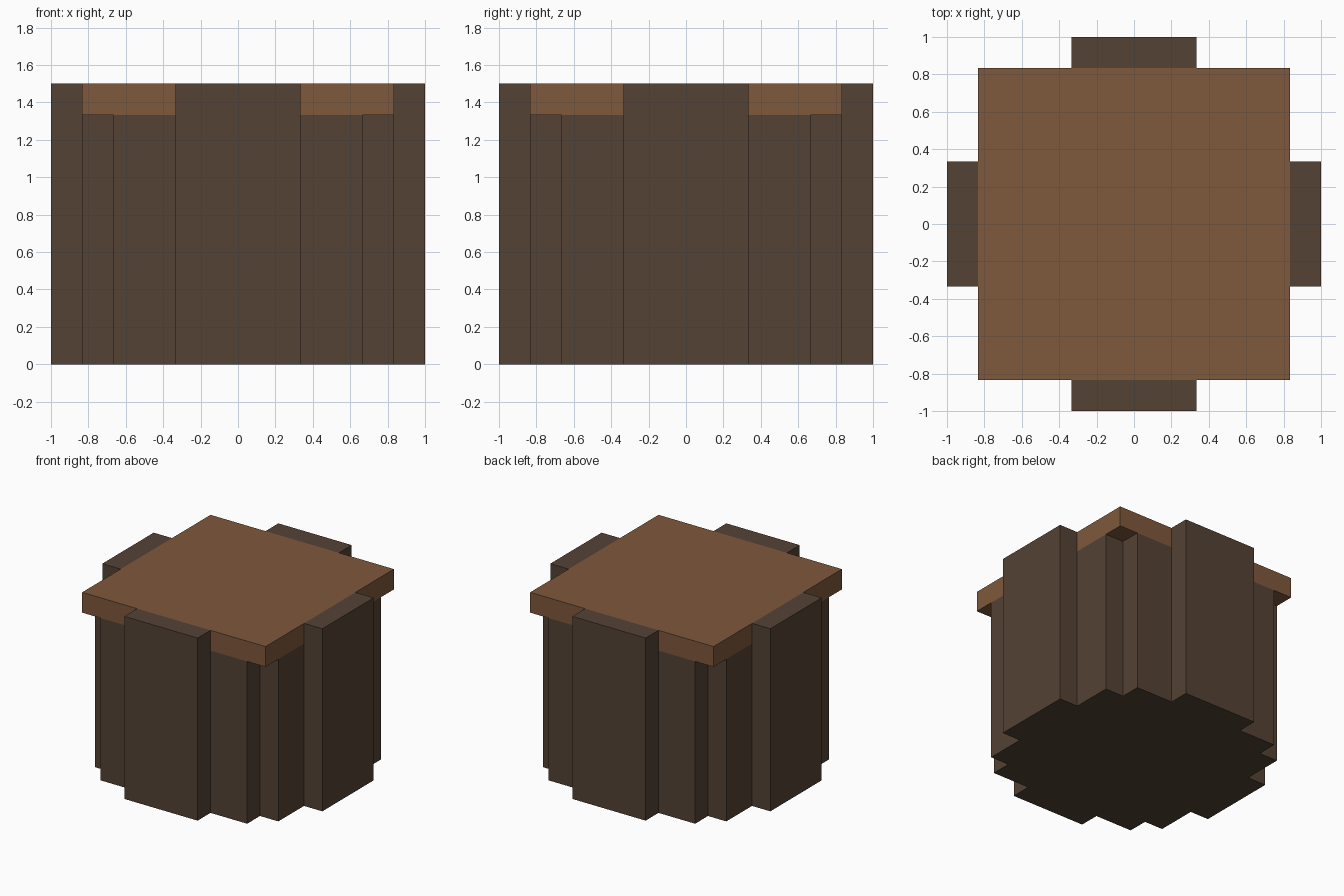
import bpy
import bmesh
from math import pi
from mathutils import Matrix, Vector

cube = bpy.data.objects.get("Cube")
if cube:
    bpy.data.objects.remove(cube, do_unlink=True)

U = 1 / 6  # the model sits on a grid of sixths


def make_material(name, srgb):
    color = [((c / 255 + 0.055) / 1.055) ** 2.4 for c in srgb] + [1]
    mat = bpy.data.materials.new(name)
    mat.use_nodes = True
    mat.diffuse_color = color
    bsdf = next(n for n in mat.node_tree.nodes if n.type == "BSDF_PRINCIPLED")
    bsdf.inputs["Base Color"].default_value = color
    return mat


def prism(name, outline, bottom, top, mat):
    """Extrude a flat outline, given in grid units, from bottom to top."""
    bm = bmesh.new()
    base = bm.faces.new([bm.verts.new((x * U, y * U, bottom * U)) for x, y in outline])
    side = bmesh.ops.extrude_face_region(bm, geom=[base], use_keep_orig=True)
    verts = [g for g in side["geom"] if isinstance(g, bmesh.types.BMVert)]
    bmesh.ops.translate(bm, verts=verts, vec=(0, 0, (top - bottom) * U))
    bmesh.ops.recalc_face_normals(bm, faces=bm.faces)
    mesh = bpy.data.meshes.new(name)
    bm.to_mesh(mesh)
    bm.free()
    mesh.materials.append(mat)
    obj = bpy.data.objects.new(name, mesh)
    bpy.context.collection.objects.link(obj)
    return obj


def turned(points, quarter):
    """Rotate outline points by quarter turns about the centre."""
    rot = Matrix.Rotation(quarter * pi / 2, 2)
    return [tuple(rot @ Vector(p)) for p in points]


bark = make_material("dark bark brown", (84, 66, 53))
wood = make_material("warm wood brown", (127, 88, 60))

# Trunk core: a square with a notch cut from each corner
notch = [(5, 4), (4, 4), (4, 5)]
prism("trunk_core", [p for q in range(4) for p in turned(notch, q)], 0, 8, bark)

# Bark boards standing proud of each side, rising to the lid's top
board = [(-2, -6), (2, -6), (2, -5), (-2, -5)]
for q, side in enumerate(("front", "left", "back", "right")):
    prism(side + "_board", turned(board, q), 0, 9, bark)

# Square lid between the boards
prism("lid", [(-5, -5), (5, -5), (5, 5), (-5, 5)], 8, 9, wood)
